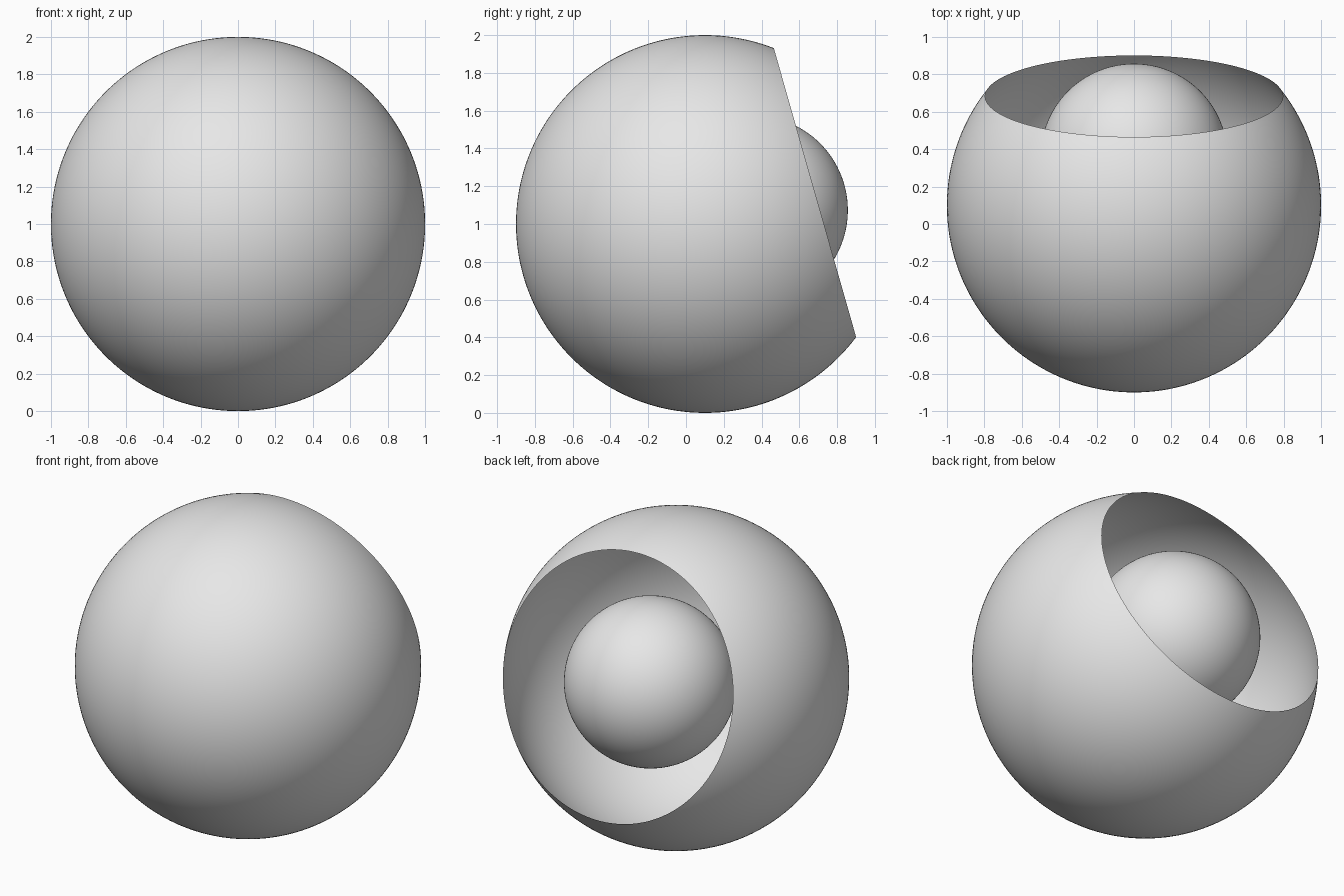
import bpy, bmesh, math
from mathutils import Matrix, Vector

if "Cube" in bpy.data.objects:
    bpy.data.objects.remove(bpy.data.objects["Cube"])

# Single flat grey
grey = bpy.data.materials.new("light_grey")
grey.diffuse_color = (0.8, 0.8, 0.8, 1.0)
grey.use_nodes = True
grey.node_tree.nodes["Principled BSDF"].inputs["Base Color"].default_value = grey.diffuse_color

TILT = math.radians(-74.1)      # turns local +z to the opening direction (back, slightly up)
CENTRE = Vector((0, 0.1, 1.0))
AXIS = Matrix.Rotation(TILT, 3, 'X') @ Vector((0, 0, 1))


def ball(name, radius, centre, cut=None):
    """Smooth sphere; if cut is given, everything beyond that height on the axis is removed."""
    bm = bmesh.new()
    bmesh.ops.create_uvsphere(bm, u_segments=160, v_segments=96, radius=radius)
    if cut is not None:
        bmesh.ops.bisect_plane(bm, geom=bm.verts[:] + bm.edges[:] + bm.faces[:],
                               plane_co=(0, 0, cut), plane_no=(0, 0, 1), clear_outer=True)
    for f in bm.faces:
        f.smooth = True
    bmesh.ops.rotate(bm, verts=bm.verts, matrix=Matrix.Rotation(TILT, 3, 'X'))
    bmesh.ops.translate(bm, verts=bm.verts, vec=centre)
    mesh = bpy.data.meshes.new(name)
    bm.to_mesh(mesh)
    bm.free()
    mesh.materials.append(grey)
    obj = bpy.data.objects.new(name, mesh)
    bpy.context.collection.objects.link(obj)
    return obj


# Thin hollow shell, open at the back
ball("outer_shell", 1.0, CENTRE, cut=0.606)
# Ball sitting inside the shell on the axis of the opening
ball("inner_ball", 0.5, CENTRE + AXIS * 0.267)
